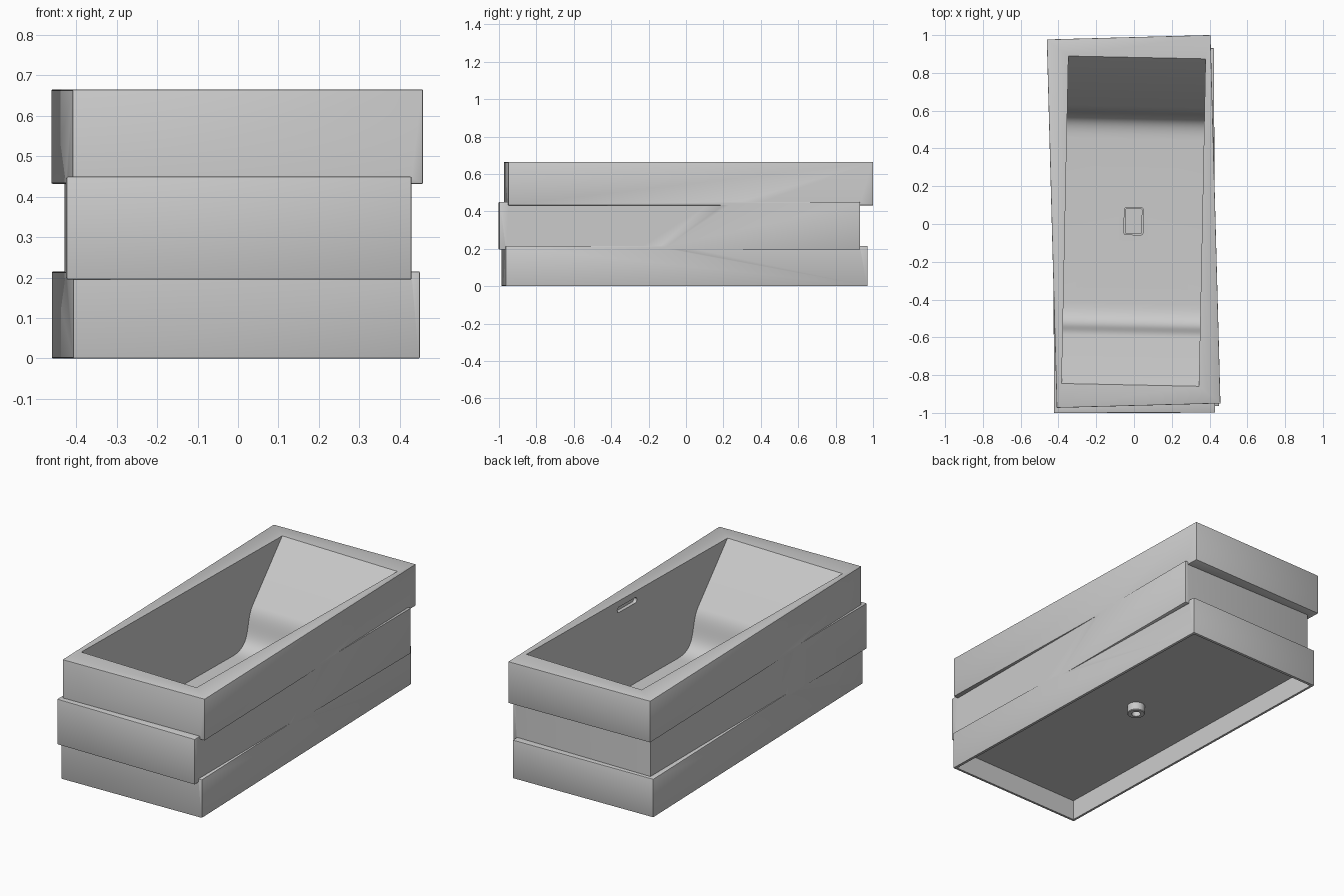
import bpy, bmesh, math
from mathutils import Matrix, Vector
from mathutils.geometry import interpolate_bezier

if "Cube" in bpy.data.objects:
    bpy.data.objects.remove(bpy.data.objects["Cube"], do_unlink=True)

GREY = (0.6, 0.6, 0.6, 1)
mat = bpy.data.materials.new("light grey")
mat.diffuse_color = GREY
mat.use_nodes = True
mat.node_tree.nodes["Principled BSDF"].inputs["Base Color"].default_value = GREY


def finish(name, bm, frame=None):
    """Turn a bmesh into an object placed by a frame matrix."""
    bmesh.ops.recalc_face_normals(bm, faces=bm.faces)
    if frame:
        bm.transform(frame)
    mesh = bpy.data.meshes.new(name)
    bm.to_mesh(mesh)
    bm.free()
    mesh.materials.append(mat)
    ob = bpy.data.objects.new(name, mesh)
    bpy.context.collection.objects.link(ob)
    return ob


def frame(x, y, angle):
    return Matrix.Translation((x, y, 0)) @ Matrix.Rotation(angle, 4, "Z")


def box(name, width, length, low, high, place, bevel=0):
    bm = bmesh.new()
    bmesh.ops.create_cube(bm, size=1)
    bm.transform(Matrix.Translation((0, 0, (low + high) / 2))
                 @ Matrix.Diagonal((width, length, high - low, 1)))
    if bevel:
        bmesh.ops.bevel(bm, geom=bm.edges[:], offset=bevel, segments=2,
                        profile=0.5, affect="EDGES")
    return finish(name, bm, place)


def prism(name, points, offset, place):
    """Extrude a closed outline along an offset."""
    bm = bmesh.new()
    face = bm.faces.new([bm.verts.new(p) for p in points])
    made = bmesh.ops.extrude_face_region(bm, geom=[face])["geom"]
    verts = [g for g in made if isinstance(g, bmesh.types.BMVert)]
    bmesh.ops.translate(bm, verts=verts, vec=offset)
    return finish(name, bm, place)


def rounded(half_a, half_b, r, steps=6):
    """Rounded rectangle outline as 2D points."""
    pts = []
    for q, (sa, sb) in enumerate([(1, 1), (-1, 1), (-1, -1), (1, -1)]):
        for i in range(steps + 1):
            t = (q + i / steps) * math.pi / 2
            pts.append((sa * (half_a - r) + r * math.cos(t),
                        sb * (half_b - r) + r * math.sin(t)))
    return pts


def combine(ob, other, operation):
    """Boolean another object into ob and discard it."""
    other.hide_render = True
    mod = ob.modifiers.new(operation.lower(), "BOOLEAN")
    mod.operation, mod.solver, mod.object = operation, "EXACT", other
    bpy.context.view_layer.objects.active = ob
    bpy.ops.object.modifier_apply(modifier=mod.name)
    bpy.data.objects.remove(other, do_unlink=True)


def smooth(ob):
    bpy.ops.object.select_all(action="DESELECT")
    ob.select_set(True)
    bpy.context.view_layer.objects.active = ob
    bpy.ops.object.shade_smooth_by_angle(angle=math.radians(30))


# Three stacked slabs, each turned a little differently
lower_frame = frame(-0.005, -0.008, 0.027)
tub = box("tub_body", 0.858, 1.935, 0, 0.215, lower_frame, 0.003)
middle = box("middle_tier", 0.853, 1.93, 0.195, 0.45, frame(0, -0.035, 0.003), 0.004)
top = box("top_tier", 0.867, 1.951, 0.432, 0.665, frame(-0.002, 0.0135, 0.027), 0.003)
combine(tub, middle, "UNION")
combine(tub, top, "UNION")

# Basin: sloped ends that steepen and sweep into a flat floor
FLOOR, CEILING = 0.15, 0.115
basin_frame = frame(-0.002, 0.015, -0.0205)
sweep = interpolate_bezier(Vector((0.61, 0.37, 0)), Vector((0.545, 0.29, 0)),
                           Vector((0.605, FLOOR, 0)), Vector((0.435, FLOOR, 0)), 20)
# The slope runs on above the rim so the cut is clean
half = [(0.95, 0.765), (0.867, 0.665)] + [(p.x, p.y) for p in sweep]
outline = half + [(-y, z) for y, z in reversed(half)]
WALL = 0.363
basin = prism("basin_cutter", [(-WALL, y, z) for y, z in outline],
              (2 * WALL, 0, 0), basin_frame)
combine(tub, basin, "DIFFERENCE")

# Hollow underside
cavity = box("underside_cutter", 0.828, 1.905, -0.1, CEILING, lower_frame)
combine(tub, cavity, "DIFFERENCE")

# Drain pocket with a loose cover
pocket = prism("drain_cutter", [(x, y, FLOOR - 0.015) for x, y in rounded(0.05, 0.072, 0.01)],
               (0, 0, 0.05), basin_frame)
combine(tub, pocket, "DIFFERENCE")
cover = prism("drain_cover", [(x, y, FLOOR - 0.015) for x, y in rounded(0.045, 0.067, 0.008)],
              (0, 0, 0.016), basin_frame)

# Overflow slot high on the left wall
slot = prism("overflow_cutter", [(WALL - 0.02, y, 0.615 + z) for y, z in rounded(0.085, 0.015, 0.0149)],
             (0.04, 0, 0), basin_frame)
combine(tub, slot, "DIFFERENCE")

# Drain pipe under the floor
bm = bmesh.new()
profile = [(0, 0.11), (0.024, 0.11), (0.024, 0.068), (0.044, 0.068),
           (0.047, 0.072), (0.047, 0.12)]
verts = [bm.verts.new((r, 0, z)) for r, z in profile]
edges = [bm.edges.new(pair) for pair in zip(verts, verts[1:])]
bmesh.ops.spin(bm, geom=verts + edges, cent=(0, 0, 0), axis=(0, 0, 1),
               angle=math.tau, steps=32)
bmesh.ops.remove_doubles(bm, verts=bm.verts, dist=0.0001)
pipe = finish("drain_pipe", bm, basin_frame)

for ob in (tub, cover, pipe):
    smooth(ob)
